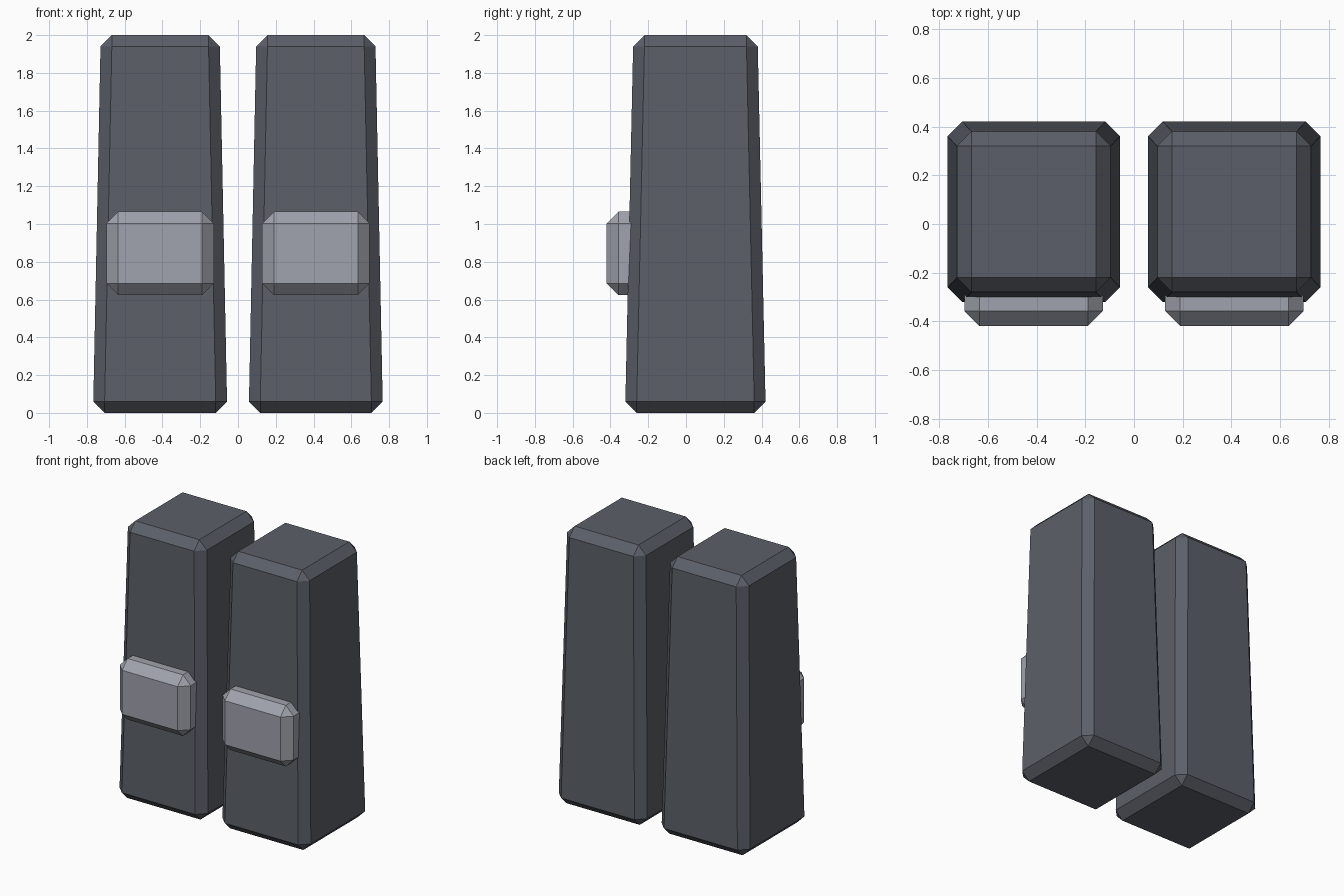
import bpy, bmesh
from math import radians

if "Cube" in bpy.data.objects:
    bpy.data.objects.remove(bpy.data.objects["Cube"])


def material(name, srgb):
    m = bpy.data.materials.new(name)
    lin = [((c / 255 + 0.055) / 1.055) ** 2.4 for c in srgb]
    m.diffuse_color = (*lin, 1)
    m.use_nodes = True
    m.node_tree.nodes["Principled BSDF"].inputs["Base Color"].default_value = m.diffuse_color
    return m


def chamfered_block(name, mat, centre, bottom, top, z0, z1, c):
    """Tapered box with chamfered edges; bottom and top are half sizes in x, y."""
    bm = bmesh.new()
    for (hx, hy), z, up in ((bottom, z0, 1), (top, z1, -1)):
        for sx in (-1, 1):
            for sy in (-1, 1):
                # three points round each corner, one on each adjoining face
                for x, y, dz in ((hx, hy - c, c), (hx - c, hy, c), (hx - c, hy - c, 0)):
                    bm.verts.new((centre[0] + sx * x, centre[1] + sy * y, z + up * dz))
    bmesh.ops.convex_hull(bm, input=bm.verts)
    bmesh.ops.dissolve_limit(bm, angle_limit=radians(4), verts=bm.verts, edges=bm.edges)
    bmesh.ops.recalc_face_normals(bm, faces=bm.faces)
    me = bpy.data.meshes.new(name)
    bm.to_mesh(me)
    bm.free()
    me.materials.append(mat)
    ob = bpy.data.objects.new(name, me)
    bpy.context.collection.objects.link(ob)
    return ob


dark = material("dark_grey", (91, 95, 104))
light = material("light_grey", (160, 163, 173))

for side, s in (("left", -1), ("right", 1)):
    # Tapered leg, wider at the foot
    chamfered_block(side + "_leg", dark, (s * 0.412, 0.05),
                    (0.354, 0.371), (0.316, 0.33), 0, 2, 0.06)
    # Knee pad set into the front of the leg
    chamfered_block(side + "_knee_pad", light, (s * 0.412, -0.31),
                    (0.284, 0.11), (0.284, 0.11), 0.623, 1.065, 0.062)
